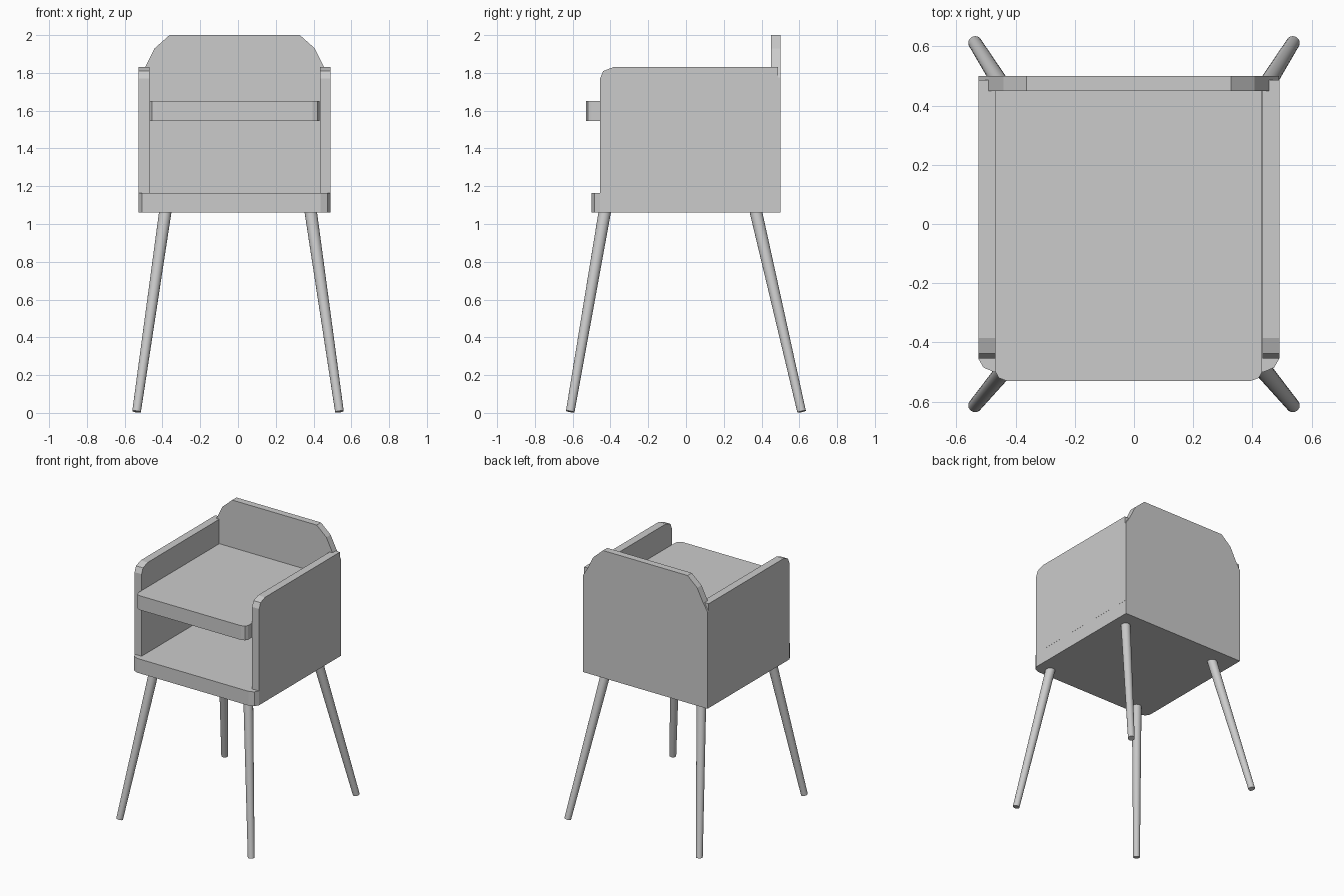
import bpy, bmesh
from mathutils import Vector

if "Cube" in bpy.data.objects:
    bpy.data.objects.remove(bpy.data.objects["Cube"])

CX = -0.0175  # centre line of the cabinet


def prism(name, profile, to_3d, a, b):
    """Extrude a 2D outline between depths a and b."""
    bm = bmesh.new()
    lo = [bm.verts.new(to_3d(u, v, a)) for u, v in profile]
    hi = [bm.verts.new(to_3d(u, v, b)) for u, v in profile]
    bm.faces.new(lo)
    bm.faces.new(hi)
    n = len(profile)
    for i in range(n):
        j = (i + 1) % n
        bm.faces.new((lo[i], lo[j], hi[j], hi[i]))
    bmesh.ops.recalc_face_normals(bm, faces=bm.faces)
    me = bpy.data.meshes.new(name)
    bm.to_mesh(me)
    bm.free()
    ob = bpy.data.objects.new(name, me)
    bpy.context.collection.objects.link(ob)
    return ob


def mirrored(half):
    """Complete a left half outline across the centre line."""
    left = [(CX - w, v) for w, v in half]
    right = [(CX + w, v) for w, v in reversed(half)]
    return left + right


def flat(u, v, d):
    return (u, v, d)


def upright(u, v, d):
    return (u, d, v)


def sideways(u, v, d):
    return (d, u, v)


# base board and tray shelf, front corners rounded
prism("base_board", mirrored([(0.508, 0.50), (0.508, -0.455), (0.491, -0.485), (0.455, -0.50)]),
      flat, 1.06, 1.165)
prism("tray_shelf", mirrored([(0.45, 0.45), (0.45, -0.50), (0.439, -0.52), (0.412, -0.53)]),
      flat, 1.545, 1.65)

# back panel with faceted top corners
prism("back_panel", mirrored([(0.508, 1.165), (0.508, 1.775), (0.474, 1.83), (0.424, 1.93), (0.345, 2.0)]),
      upright, 0.45, 0.50)

# side panels with a rounded upper front corner
side = [(0.487, 1.165), (-0.455, 1.165), (-0.455, 1.77), (-0.438, 1.81), (-0.385, 1.83), (0.487, 1.83)]
for label, s in (("left", -1), ("right", 1)):
    prism(label + "_side_panel", side, sideways, CX + s * 0.451, CX + s * 0.5085)

# splayed tapered legs
for label, top_y, foot_y in (("front", -0.43, -0.613), ("back", 0.37, 0.612)):
    for hand, s in (("left", -1), ("right", 1)):
        top = Vector((s * 0.385, top_y, 1.065))
        foot = Vector((s * 0.537, foot_y, 0.007))
        axis = top - foot
        bpy.ops.mesh.primitive_cone_add(vertices=24, radius1=0.023, radius2=0.033,
                                        depth=axis.length + 0.02,
                                        location=(top + foot) / 2 + axis.normalized() * 0.01)
        leg = bpy.context.object
        leg.name = f"{label}_{hand}_leg"
        leg.rotation_euler = axis.to_track_quat('Z', 'Y').to_euler()
        bpy.ops.object.shade_smooth_by_angle()
